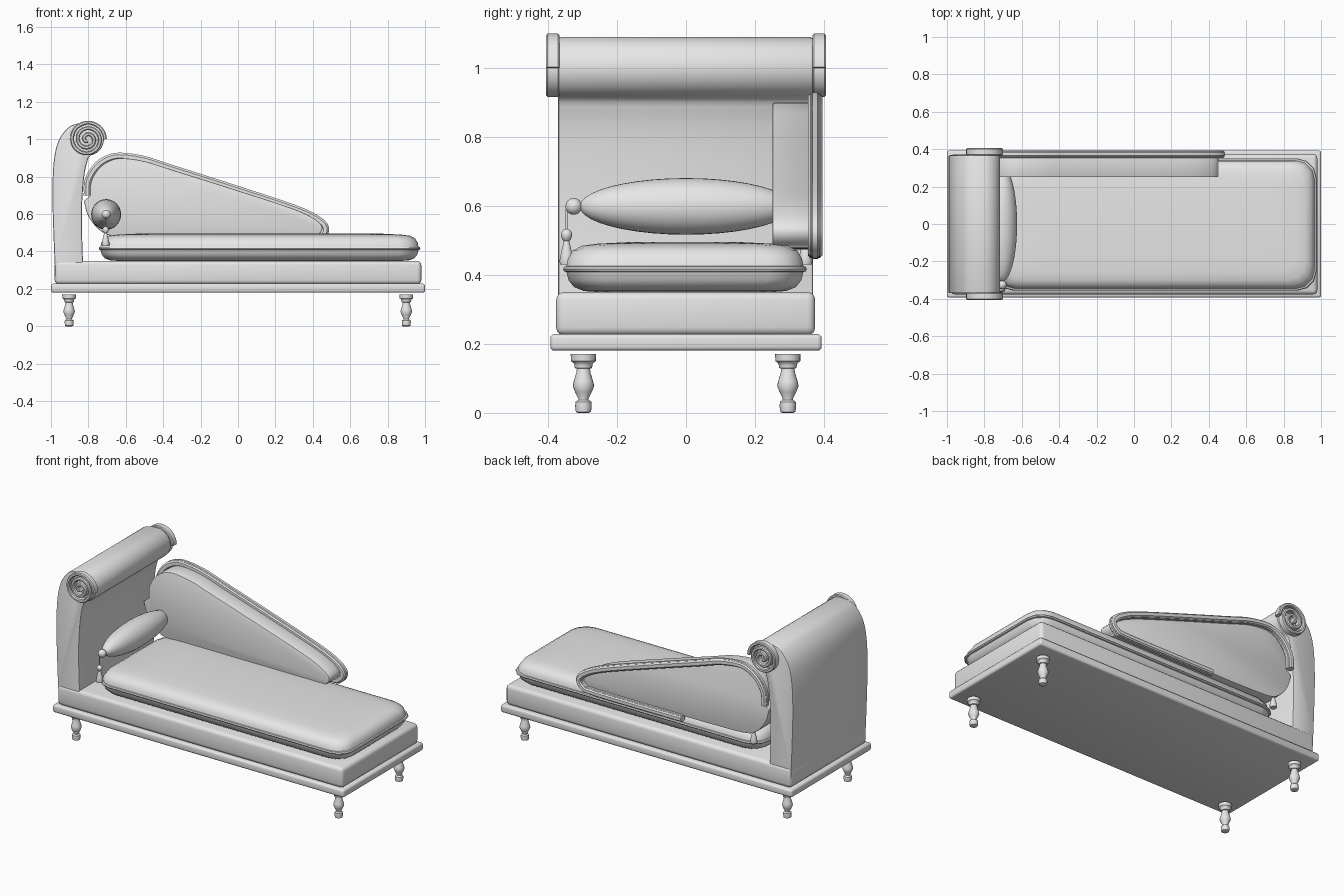
import bpy, bmesh, math
from mathutils import Vector

if "Cube" in bpy.data.objects:
    bpy.data.objects.remove(bpy.data.objects["Cube"])

grey = bpy.data.materials.new("plain_grey")
grey.diffuse_color = (0.8, 0.8, 0.8, 1)
grey.use_nodes = True
grey.node_tree.nodes["Principled BSDF"].inputs["Base Color"].default_value = grey.diffuse_color


def finish(name, bm, bevel=0, segs=3, angle=35):
    bmesh.ops.recalc_face_normals(bm, faces=bm.faces)
    me = bpy.data.meshes.new(name)
    bm.to_mesh(me)
    bm.free()
    me.materials.append(grey)
    ob = bpy.data.objects.new(name, me)
    bpy.context.collection.objects.link(ob)
    bpy.ops.object.select_all(action='DESELECT')
    ob.select_set(True)
    bpy.context.view_layer.objects.active = ob
    if bevel:
        m = ob.modifiers.new("soft_edges", 'BEVEL')
        m.width, m.segments, m.limit_method = bevel, segs, 'ANGLE'
        m.angle_limit = math.radians(50)
        bpy.ops.object.modifier_apply(modifier=m.name)
    bpy.ops.object.shade_smooth_by_angle(angle=math.radians(angle))
    return ob


def loft(bm, rings, caps=True):
    """Skin a list of equal closed rings."""
    vs = [[bm.verts.new(p) for p in r] for r in rings]
    n = len(vs[0])
    for a, b in zip(vs, vs[1:]):
        for i in range(n):
            bm.faces.new((a[i], a[(i + 1) % n], b[(i + 1) % n], b[i]))
    if caps:
        bm.faces.new(vs[0])
        bm.faces.new(vs[-1])


def smooth(pts, n=5):
    """Open Catmull-Rom curve through 2D points."""
    p = [Vector(q) for q in pts]
    p = [2 * p[0] - p[1]] + p + [2 * p[-1] - p[-2]]
    out = []
    for a, b, c, d in zip(p, p[1:], p[2:], p[3:]):
        for i in range(n):
            t = i / n
            out.append(0.5 * (2 * b + (c - a) * t + (2 * a - 5 * b + 4 * c - d) * t * t
                              + (3 * b - a - 3 * c + d) * t ** 3))
    return out + [p[-2]]


def box(name, x, y0, y1, z0, z1, bevel):
    bm = bmesh.new()
    loft(bm, [[(-x, y0, z), (x, y0, z), (x, y1, z), (-x, y1, z)] for z in (z0, z1)])
    return finish(name, bm, bevel)


def extrude(name, outline, y0, y1, bevel):
    bm = bmesh.new()
    loft(bm, [[(p[0], y, p[1]) for p in outline] for y in (y0, y1)])
    return finish(name, bm, bevel, 2)


def ribbon(name, path, y0, y1, half, ch):
    """Chamfered strip swept along an x-z path."""
    sec = [(-half, y0 + ch), (-half + ch, y0), (half - ch, y0), (half, y0 + ch),
           (half, y1 - ch), (half - ch, y1), (-half + ch, y1), (-half, y1 - ch)]
    rings = []
    for i, p in enumerate(path):
        t = (path[min(i + 1, len(path) - 1)] - path[max(i - 1, 0)]).normalized()
        rings.append([(p.x - t.y * s, y, p.y + t.x * s) for s, y in sec])
    bm = bmesh.new()
    loft(bm, rings)
    return finish(name, bm)


def lathe(name, profile, x, y, n=20):
    bm = bmesh.new()
    loft(bm, [[(x + r * math.cos(k * math.tau / n), y + r * math.sin(k * math.tau / n), z)
               for k in range(n)] for r, z in profile])
    return finish(name, bm, angle=40)


def ellipsoid(name, loc, scale):
    bm = bmesh.new()
    bmesh.ops.create_uvsphere(bm, u_segments=32, v_segments=20, radius=1)
    for v in bm.verts:  # poles along y
        v.co = Vector((v.co.x * scale[0], v.co.z * scale[1], -v.co.y * scale[2])) + Vector(loc)
    return finish(name, bm)


# base
box("plinth", 1.0, -0.393, 0.393, 0.18, 0.228, 0.012)
box("seat_box", 0.98, -0.376, 0.374, 0.225, 0.35, 0.022)


# mattress with cut corners and a piped seam
def corner_ring(inset, z, cut=0.1):
    hx, hy, cx = 0.86 - inset, 0.353 - inset, 0.115
    pts = []
    for k, (sx, sy) in enumerate([(1, 1), (-1, 1), (-1, -1), (1, -1)]):
        for j in range(4):
            a = (k + j / 3) * math.pi / 2
            pts.append((cx + sx * (hx - cut) + cut * math.cos(a),
                        -0.003 + sy * (hy - cut) + cut * math.sin(a), z))
    return pts


bm = bmesh.new()
loft(bm, [corner_ring(*r) for r in [
    (0.10, 0.35), (0.06, 0.353), (0.032, 0.364), (0.016, 0.384), (0.01, 0.408), (0.003, 0.41),
    (0.0, 0.416), (0.003, 0.423), (0.01, 0.425), (0.014, 0.447), (0.028, 0.47),
    (0.055, 0.484), (0.10, 0.49), (0.2, 0.495)]])
finish("mattress", bm)

# headboard with rolled top
roll = [(-0.805 + 0.088 * math.cos(a), 1.0 + 0.088 * math.sin(a))
        for a in [math.radians(90 - 12 * k) for k in range(1, 15)]]
outer = smooth([(-0.975, 0.23), (-0.985, 0.45), (-0.992, 0.7), (-0.985, 0.88), (-0.96, 0.99),
                (-0.91, 1.06), (-0.86, 1.083), (-0.805, 1.088)])
inner = smooth([(-0.80, 0.9), (-0.818, 0.83), (-0.83, 0.72), (-0.835, 0.55), (-0.825, 0.23)])
extrude("headboard", outer + roll + inner, -0.37, 0.368, 0.008)

# spiral scrolls on both ends of the roll
spiral = []
for k in range(111):
    t = k / 40
    r = 0.094 * (1 - (t / 3) ** 1.15)
    spiral.append(Vector((-0.805 + r * math.cos(t * math.tau), 1.0 + r * math.sin(t * math.tau))))
for s, side in ((-1, "front"), (1, "back")):
    y = sorted((s * 0.366, s * 0.406))
    ribbon(side + "_scroll", spiral, y[0], y[1], 0.010, 0.005)

# sloping side arm and its frame moulding
rim = smooth([(-0.805, 0.70), (-0.80, 0.78), (-0.755, 0.855), (-0.69, 0.898), (-0.62, 0.908),
              (-0.5, 0.89), (-0.35, 0.842), (0, 0.73), (0.3, 0.63), (0.42, 0.574), (0.467, 0.525),
              (0.44, 0.48), (0.35, 0.466), (-0.24, 0.466)])
back_curve = smooth([(-0.4, 0.466), (-0.66, 0.473), (-0.75, 0.505), (-0.815, 0.585), (-0.84, 0.67)])
panel = [((p.x + 0.2) * 0.975 - 0.2, (p.y - 0.66) * 0.96 + 0.66) for p in rim + back_curve]
extrude("arm_panel", panel, 0.25, 0.362, 0.006)
ribbon("arm_frame", rim, 0.353, 0.395, 0.016, 0.007)
ribbon("arm_frame_bead", rim, 0.362, 0.386, 0.020, 0.005)

# bolster with end knobs and tassels
ellipsoid("bolster", (-0.705, 0, 0.598), (0.08, 0.308, 0.082))
for s, side in ((-1, "front"), (1, "back")):
    ellipsoid(side + "_bolster_knob", (-0.705, s * 0.325, 0.598), (0.024, 0.024, 0.024))
    lathe(side + "_tassel", [
        (0.003, 0.59), (0.003, 0.533), (0.010, 0.530), (0.016, 0.522), (0.017, 0.514),
        (0.013, 0.503), (0.008, 0.498), (0.012, 0.482), (0.017, 0.46), (0.021, 0.44),
        (0.019, 0.43)], -0.708, s * 0.346, 14)

# turned legs
leg = [(0.016, 0.005), (0.022, 0.008), (0.024, 0.02), (0.023, 0.032), (0.015, 0.038), (0.015, 0.042),
       (0.024, 0.06), (0.031, 0.078), (0.028, 0.092), (0.021, 0.115), (0.019, 0.128), (0.025, 0.13),
       (0.026, 0.138), (0.028, 0.144), (0.036, 0.15), (0.037, 0.17)]
for x in (-0.903, 0.9):
    for y in (-0.297, 0.295):
        lathe(("left" if x < 0 else "right") + ("_front" if y < 0 else "_back") + "_leg",
              [(r, z - 0.005 if z < 0.01 else z) for r, z in leg], x, y)
